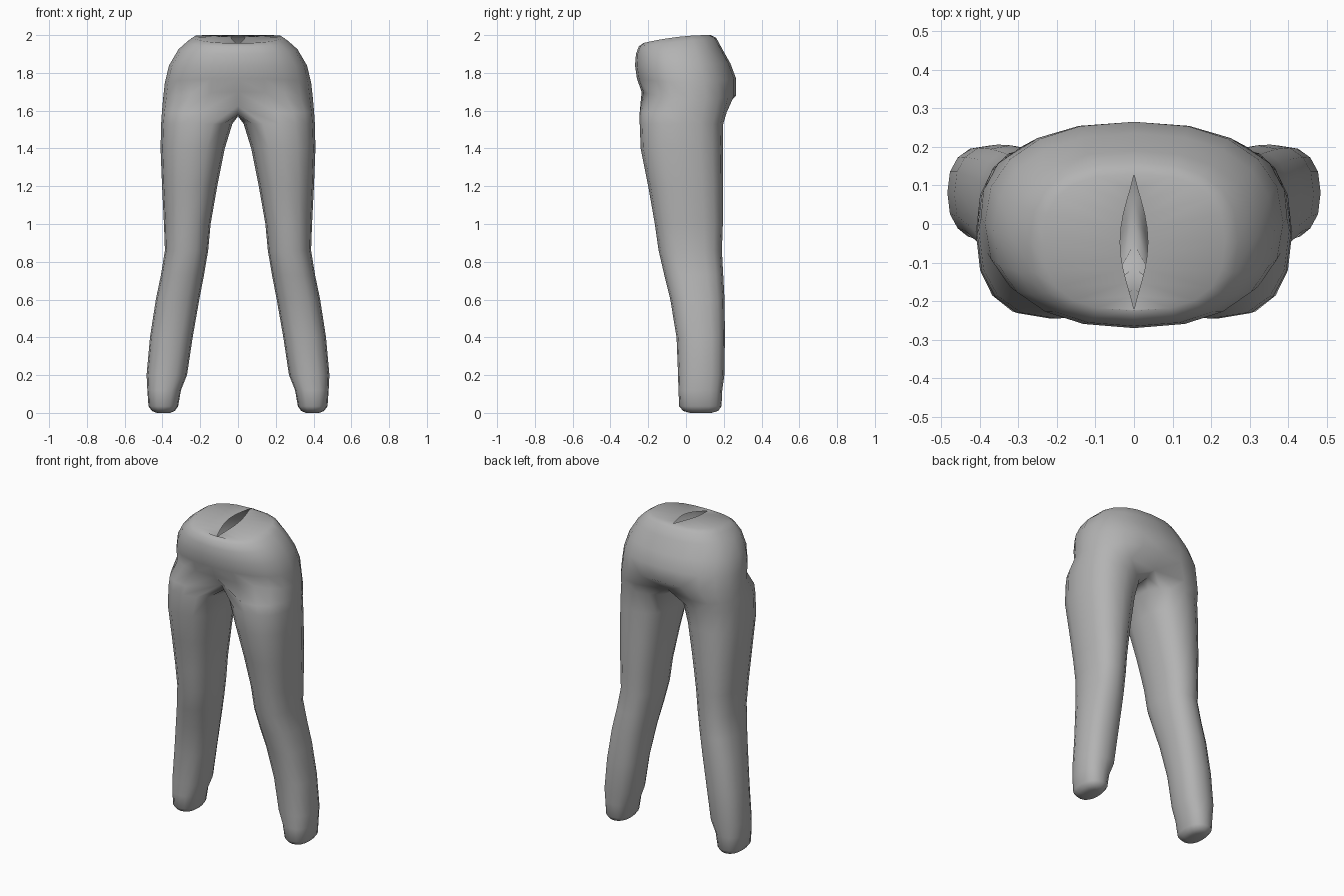
import bpy, bmesh, math

if "Cube" in bpy.data.objects:
    bpy.data.objects.remove(bpy.data.objects["Cube"])

ARC = 10      # steps around the outer half of the body
N = 16        # sides of a leg


def spow(v, e):
    return math.copysign(abs(v) ** e, v)


# Hips, top down: half width, front y, back y, z at front / side / back, squareness
HIPS = [
    (0.235, -0.225, 0.13, 1.958, 1.99, 2.0, 2.6),
    (0.27, -0.25, 0.16, 1.94, 1.965, 1.985, 2.5),
    (0.315, -0.265, 0.19, 1.90, 1.925, 1.93, 2.4),
    (0.365, -0.27, 0.235, 1.84, 1.84, 1.85, 2.3),
    (0.387, -0.26, 0.265, 1.77, 1.75, 1.77, 2.3),
    (0.397, -0.235, 0.265, 1.70, 1.66, 1.68, 2.3),
]
# Legs, top down: inner x, outer x, front y, back y, z
LEGS = [
    (0.03, 0.407, -0.245, 0.197, 1.53),
    (0.07, 0.41, -0.24, 0.195, 1.40),
    (0.11, 0.402, -0.20, 0.195, 1.20),
    (0.145, 0.392, -0.165, 0.195, 1.00),
    (0.158, 0.387, -0.145, 0.19, 0.86),
    (0.18, 0.408, -0.115, 0.197, 0.73),
    (0.205, 0.435, -0.083, 0.204, 0.60),
    (0.24, 0.466, -0.05, 0.206, 0.40),
    (0.27, 0.484, -0.042, 0.203, 0.20),
    (0.302, 0.48, -0.04, 0.192, 0.12),
    (0.317, 0.474, -0.036, 0.188, 0.035),
    (0.335, 0.455, -0.015, 0.17, 0.01),
    (0.36, 0.43, 0.02, 0.135, 0.0),
]


def hip_ring(hw, y0, y1, zf, zs, zb, e):
    pts = []
    for j in range(ARC + 1):
        a = -math.pi / 2 + math.pi * j / ARC
        s, c = spow(math.sin(a), 2 / e), spow(math.cos(a), 2 / e)
        z = zs + (zb - zf) / 2 * s + ((zb + zf) / 2 - zs) * s * s
        pts.append((hw * max(c, 0) if 0 < j < ARC else 0,
                    (y0 + y1) / 2 + (y1 - y0) / 2 * s, z))
    return pts


def leg_ring(x0, x1, y0, y1, z, e=2.4):
    pts = []
    for j in range(N):
        a = 2 * math.pi * (j - ARC / 2) / N
        pts.append(((x0 + x1) / 2 + (x1 - x0) / 2 * spow(math.cos(a), 2 / e),
                    (y0 + y1) / 2 + (y1 - y0) / 2 * spow(math.sin(a), 2 / e), z))
    return pts


def slit_ring():
    pts = []
    for j in range(ARC + 1):
        t = j / ARC
        z = 1.948 + 0.052 * t + 0.012 * math.sin(math.pi * t)
        pts.append((0.036 * math.sin(math.pi * t) ** 1.2 if 0 < j < ARC else 0,
                    -0.222 + 0.35 * t, z))
    return pts


def crotch_ring():
    pts = leg_ring(0.0, 0.403, -0.245, 0.215, 1.59)
    # the front and back centre and the inner points lie on the middle plane
    pts[0] = (0, -0.17, 1.625)
    pts[ARC] = (0, 0.185, 1.60)
    for i, j in enumerate(range(ARC + 1, N)):
        t = (i + 1) / (N - ARC)
        pts[j] = (0, 0.185 - 0.355 * t, 1.57 + 0.02 * (2 * t - 1) ** 2)
    return pts


def bridge(bm, a, b, closed):
    n = len(a) if closed else ARC
    for j in range(n):
        k = (j + 1) % len(a)
        bm.faces.new((a[j], a[k], b[k], b[j]))


bm = bmesh.new()
arcs = [slit_ring()] + [hip_ring(*h) for h in HIPS]
loops = [crotch_ring()] + [leg_ring(*l) for l in LEGS]
arcs = [[bm.verts.new(p) for p in r] for r in arcs]
loops = [[bm.verts.new(p) for p in r] for r in loops]
for a, b in zip(arcs, arcs[1:] + loops[:1]):
    bridge(bm, a, b, False)
for a, b in zip(loops, loops[1:]):
    bridge(bm, a, b, True)
bm.faces.new(loops[-1])

# Mirror the second half and weld the middle seam
geom = bm.verts[:] + bm.edges[:] + bm.faces[:]
bmesh.ops.mirror(bm, geom=geom, axis='X', merge_dist=0.0005)
bmesh.ops.remove_doubles(bm, verts=bm.verts[:], dist=0.0005)
bmesh.ops.recalc_face_normals(bm, faces=bm.faces[:])

me = bpy.data.meshes.new("trousers")
bm.to_mesh(me)
bm.free()
ob = bpy.data.objects.new("trousers", me)
bpy.context.collection.objects.link(ob)

mat = bpy.data.materials.new("plain grey")
mat.diffuse_color = (0.45, 0.45, 0.45, 1)
mat.use_nodes = True
mat.node_tree.nodes["Principled BSDF"].inputs["Base Color"].default_value = mat.diffuse_color
me.materials.append(mat)
for p in me.polygons:
    p.use_smooth = True
